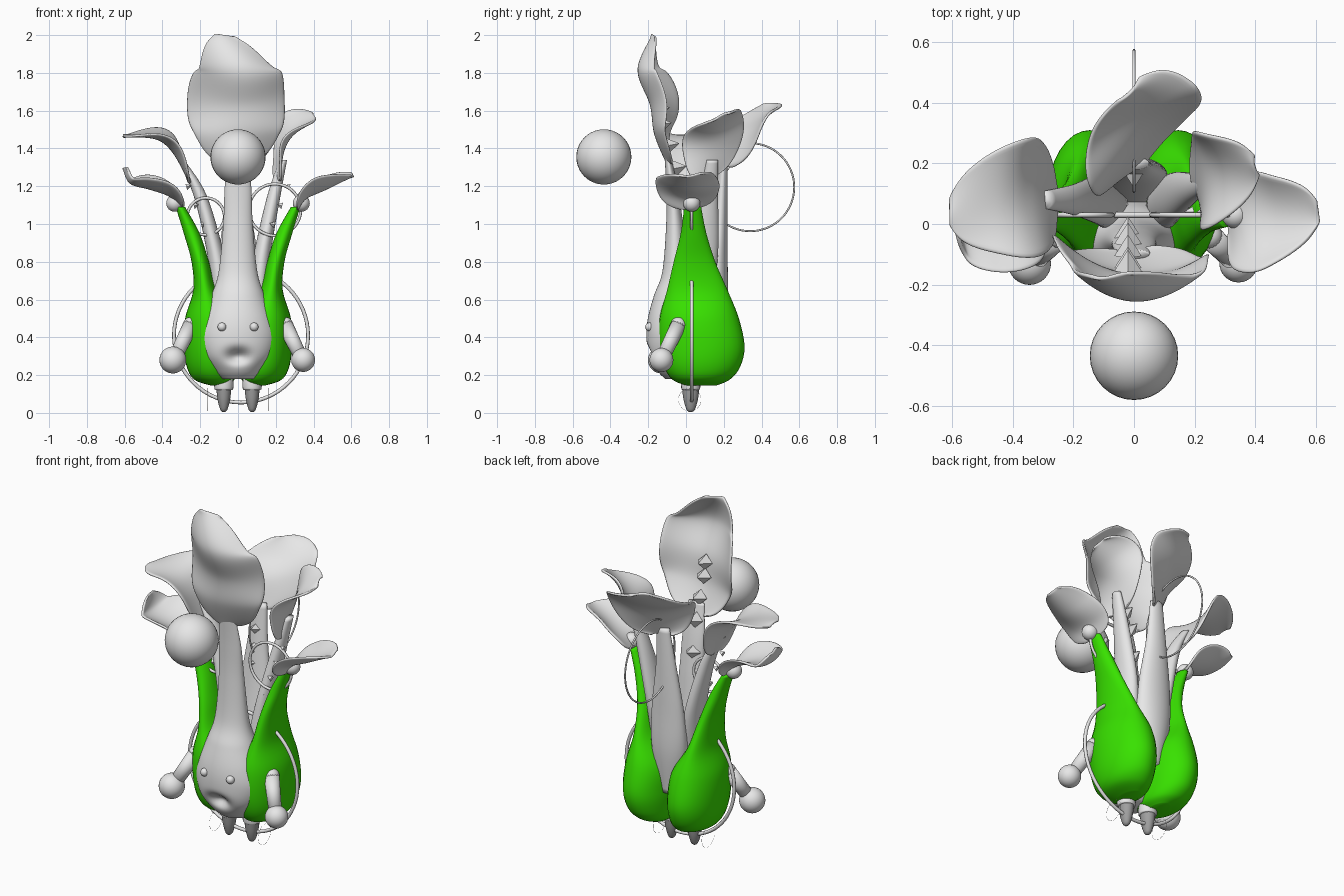
import bpy, bmesh, math
from mathutils import Vector

cube = bpy.data.objects.get("Cube")
if cube:
    bpy.data.objects.remove(cube)


def material(name, color):
    m = bpy.data.materials.new(name)
    m.use_nodes = True
    m.diffuse_color = color
    m.node_tree.nodes["Principled BSDF"].inputs["Base Color"].default_value = color
    return m


grey = material("pale grey", (0.8, 0.8, 0.8, 1))
dark = material("dark grey", (0.35, 0.35, 0.35, 1))
green = material("leaf green", (0.04, 0.76, 0.0, 1))


def spline(points, steps):
    """Smooth rows of numbers with a Catmull-Rom curve."""
    p = [points[0]] + list(points) + [points[-1]]
    out = []
    for i in range(1, len(p) - 2):
        for k in range(steps):
            t = k / steps
            out.append([0.5 * (2 * b + (c - a) * t + (2 * a - 5 * b + 4 * c - d) * t * t
                               + (3 * b - a - 3 * c + d) * t ** 3)
                        for a, b, c, d in zip(p[i - 1], p[i], p[i + 1], p[i + 2])])
    return out + [list(points[-1])]


def finish(bm, name, mat, smooth=True):
    bmesh.ops.recalc_face_normals(bm, faces=bm.faces)
    mesh = bpy.data.meshes.new(name)
    bm.to_mesh(mesh)
    bm.free()
    mesh.materials.append(mat)
    for f in mesh.polygons:
        f.use_smooth = smooth
    ob = bpy.data.objects.new(name, mesh)
    bpy.context.collection.objects.link(ob)
    return ob


def loft(name, rings, mat=grey, sides=32, steps=6, dent=None):
    """Skin ellipses given as x, y, z, x radius, y radius."""
    bm = bmesh.new()
    rows = []
    for x, y, z, rx, ry in spline(rings, steps):
        angles = [math.tau * i / sides for i in range(sides)]
        rows.append([bm.verts.new((x + rx * math.cos(a), y + ry * math.sin(a), z)) for a in angles])
    for a, b in zip(rows, rows[1:]):
        for i in range(sides):
            j = (i + 1) % sides
            bm.faces.new((a[i], a[j], b[j], b[i]))
    bm.faces.new(rows[0])
    bm.faces.new(rows[-1])
    if dent:
        for v in bm.verts:
            v.co.y += dent(v.co)
    finish(bm, name, mat)


def leaf(name, spine, side, width, cup, ruffle, phase):
    """Cupped, ruffled blade along a spine."""
    bm = bmesh.new()
    side = Vector(side).normalized()
    centers = [Vector(c) for c in spline(spine, 8)]
    n, cols, rows = len(centers) - 1, 16, []
    for i, c in enumerate(centers):
        t = i / n
        tangent = centers[min(i + 1, n)] - centers[max(i - 1, 0)]
        normal = tangent.cross(side).normalized()
        w = width * max(0.04, math.sin(math.pi * t ** 0.9)) ** 0.5
        row = []
        for j in range(cols + 1):
            s = 2 * j / cols - 1
            lift = cup * s * s * math.sin(math.pi * t) + ruffle * s * math.sin(7 * t + phase + s)
            row.append(bm.verts.new(c + side * w * s + normal * lift))
        rows.append(row)
    for a, b in zip(rows, rows[1:]):
        for j in range(cols):
            bm.faces.new((a[j], a[j + 1], b[j + 1], b[j]))
    ob = finish(bm, name, grey)
    solid = ob.modifiers.new("thickness", "SOLIDIFY")
    solid.thickness = 0.014
    solid.offset = 0
    sub = ob.modifiers.new("soft", "SUBSURF")
    sub.levels = sub.render_levels = 1


def ball(name, center, radius):
    bm = bmesh.new()
    bmesh.ops.create_uvsphere(bm, u_segments=32, v_segments=20, radius=radius)
    bmesh.ops.translate(bm, verts=bm.verts, vec=center)
    finish(bm, name, grey)


def hoop(name, center, radius, tube, rotation):
    bpy.ops.mesh.primitive_torus_add(major_segments=64, minor_segments=8, location=center,
                                     major_radius=radius, minor_radius=tube, rotation=rotation)
    ob = bpy.context.object
    ob.name = name
    ob.data.materials.append(grey)
    bpy.ops.object.shade_smooth()


def rod(name, start, end, r1, r2):
    start, end = Vector(start), Vector(end)
    bm = bmesh.new()
    bmesh.ops.create_cone(bm, cap_ends=True, segments=20, radius1=r1, radius2=r2,
                          depth=(end - start).length)
    q = (end - start).to_track_quat("Z", "Y")
    for v in bm.verts:
        v.co = q @ v.co + (start + end) / 2
    finish(bm, name, grey)


def spikes(name, points, direction, size):
    """Row of small square pyramids."""
    bm = bmesh.new()
    q = Vector(direction).to_track_quat("Z", "Y")
    for p in points:
        made = bmesh.ops.create_cone(bm, cap_ends=True, segments=4, radius1=size,
                                     radius2=0, depth=size * 1.6)["verts"]
        for v in made:
            v.co = q @ v.co + Vector(p)
    finish(bm, name, grey, False)


# Face stalk, with the mouth pressed in
def mouth(co):
    if co.y > -0.05:
        return 0
    return 0.06 * math.exp(-(co.x / 0.06) ** 2 - ((co.z - 0.3) / 0.04) ** 2)


loft("front_stalk", [(0, -.03, .18, .09, .08), (0, -.035, .22, .135, .115), (0, -.055, .3, .185, .145),
                     (0, -.06, .4, .207, .15), (0, -.06, .5, .187, .142), (0, -.055, .62, .142, .115),
                     (0, -.055, .75, .102, .07), (0, -.06, 1, .078, .045),
                     (0, -.075, 1.2, .07, .03), (0, -.1, 1.38, .05, .015)],
     sides=64, steps=10, dent=mouth)

# Inner and back stalks
loft("back_stalk", [(0, .11, .35, .07, .08), (0, .15, .6, .11, .07), (0, .17, .85, .1, .05),
                    (0, .185, 1.1, .065, .035), (.01, .2, 1.34, .04, .02)])
loft("inner_right_stalk", [(-.08, .06, .6, .06, .08), (-.12, .08, .85, .045, .08),
                           (-.2, .08, 1.15, .035, .05), (-.29, .08, 1.32, .02, .03)])
loft("inner_left_stalk", [(.1, .06, .6, .06, .08), (.13, .09, .85, .045, .08),
                          (.19, .12, 1.15, .035, .05), (.24, .14, 1.34, .02, .03)])

# Parts on both sides
for s, word in ((1, "left"), (-1, "right")):
    loft("outer_stalk_" + word,
         [(s * x, y, z, rx, ry) for x, y, z, rx, ry in (
             (.1, .08, .145, .045, .08), (.125, .08, .175, .105, .15), (.14, .085, .24, .13, .2),
             (.146, .085, .35, .14, .225), (.15, .07, .5, .13, .21), (.175, .06, .65, .062, .16),
             (.2, .045, .8, .046, .11), (.245, .04, .95, .042, .068), (.305, .035, 1.09, .025, .045))],
         green)
    ball("stalk_knob_" + word, (s * .335, .03, 1.11), .045)
    ball("eye_" + word, (s * .085, -.193, .455), .023)
    ball("shoulder_" + word, (s * .25, -.04, .465), .042)
    rod("arm_" + word, (s * .25, -.04, .465), (s * .33, -.12, .3), .042, .036)
    ball("hand_" + word, (s * .345, -.13, .28), .063 if s > 0 else .071)
    loft("ankle_" + word, [(s * .075, .025, z, r, r) for z, r in (
        (.122, .044), (.13, .05), (.17, .05), (.2, .04))], sides=20)
    loft("foot_" + word, [(s * .075, .025, z, r, r * 1.15) for z, r in (
        (.005, .008), (.02, .02), (.07, .033), (.13, .04))], dark, sides=20)
    hoop("ankle_hoop_" + word, (s * .16, .02, .07), .06, .0006, (0, math.pi / 2, 0))
    spikes("side_spikes_" + word, [(s * (.14 + .04 * i), .04, .9 + .1 * i) for i in range(4)],
           (-s, 0, .3), .018)

# Leaves
leaf("front_leaf", [(0, -.09, 1.31), (-.01, -.16, 1.47), (-.02, -.18, 1.63),
                    (-.01, -.25, 1.82), (-.07, -.17, 2.0)], (1, -.08, 0), .262, .12, .025, 1)
leaf("back_leaf", [(.03, .2, 1.3), (.02, .28, 1.45), (.0, .37, 1.55), (-.01, .44, 1.64)],
     (.78, .62, .12), .24, -.04, .025, 0)
leaf("upper_left_leaf", [(.2, .12, 1.24), (.24, .15, 1.4), (.3, .17, 1.5), (.4, .19, 1.58)],
     (-.15, 1, .3), .17, .05, .02, 2)
leaf("upper_right_leaf", [(-.25, .08, 1.22), (-.34, .09, 1.38), (-.44, .08, 1.46),
                          (-.61, .04, 1.47)], (0, 1, .05), .2, -.04, .015, 0)
leaf("lower_left_leaf", [(.31, .02, 1.08), (.36, .01, 1.14), (.47, .01, 1.19), (.61, .04, 1.26)],
     (0, 1, 0), .17, .065, .015, 1)
leaf("lower_right_leaf", [(-.29, .02, 1.09), (-.36, .01, 1.15), (-.47, .01, 1.19),
                          (-.57, .02, 1.22), (-.6, .03, 1.3)], (0, 1, 0), .17, -.06, .015, 1)

# Spines behind the front and back stalks
spikes("front_stalk_spikes", [(-.02, y, z) for y, z in (
    (-.01, 1.12), (-.03, 1.3), (-.07, 1.42), (-.11, 1.53), (-.12, 1.61))], (0, 1, .2), .045)
spikes("back_stalk_spikes", [(0, .15, 1 + .1 * i) for i in range(3)], (0, -1, .2), .04)

# Floating ball and hoops
ball("floating_ball", (0, -.435, 1.355), .146)
upright = (math.pi / 2, 0, 0)
hoop("body_hoop", (.016, .03, .41), .355, .01, upright)
hoop("left_stalk_hoop", (.195, .03, 1.075), .137, .008, upright)
hoop("right_stalk_hoop", (-.17, .03, 1.04), .098, .008, upright)
hoop("back_hoop", (0, .34, 1.195), .233, .005, (0, math.pi / 2, 0))
